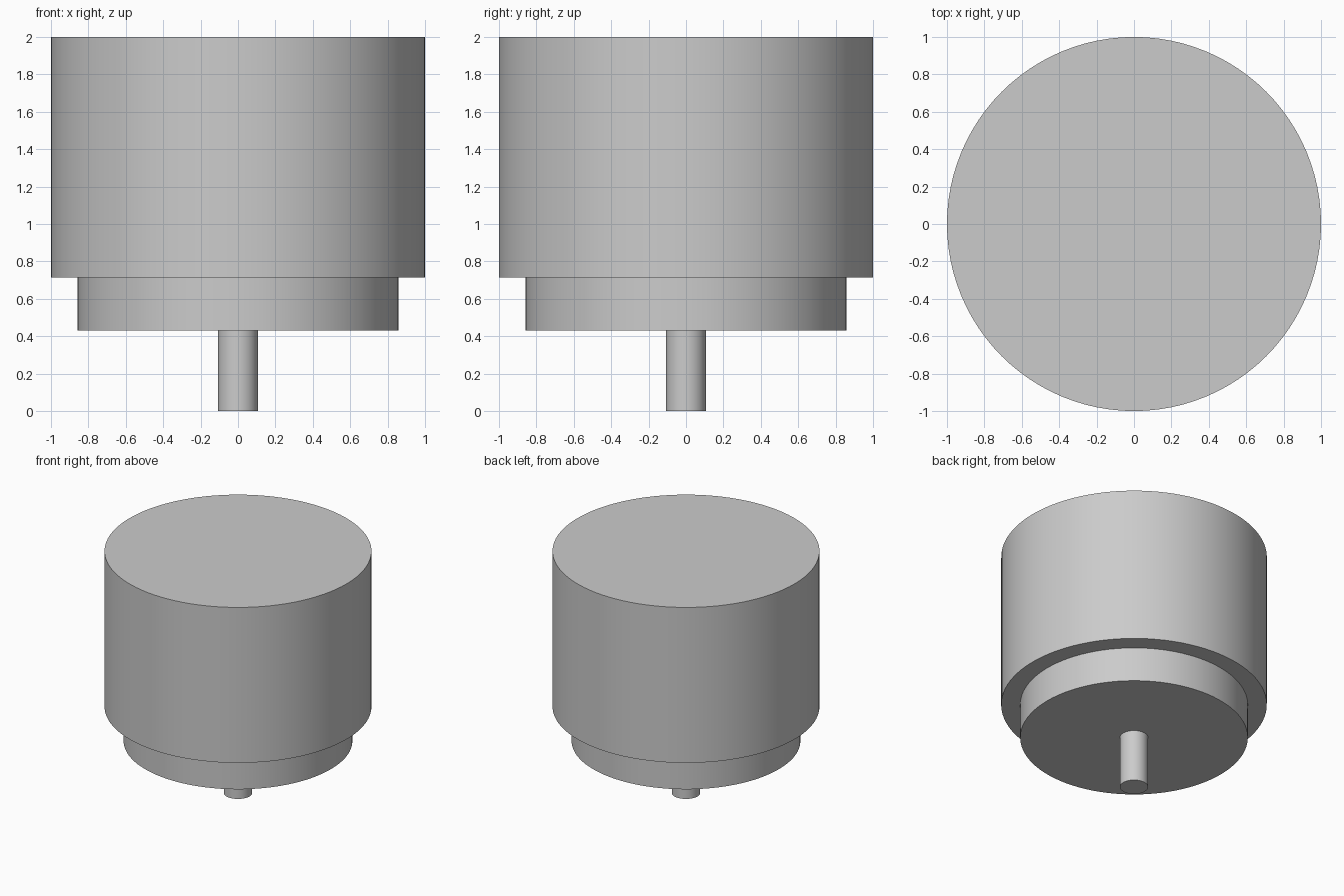
import bpy
import math

cube = bpy.data.objects.get("Cube")
if cube:
    bpy.data.objects.remove(cube, do_unlink=True)

# Single grey finish
grey = bpy.data.materials.new("grey_metal")
grey.use_nodes = True
colour = (0.6, 0.6, 0.6, 1)
grey.diffuse_color = colour
grey.node_tree.nodes["Principled BSDF"].inputs["Base Color"].default_value = colour


def cylinder(name, radius, bottom, top, sides):
    """Upright capped cylinder between two heights."""
    bpy.ops.mesh.primitive_cylinder_add(
        vertices=sides, radius=radius, depth=top - bottom,
        location=(0, 0, (bottom + top) / 2))
    part = bpy.context.object
    part.name = name
    part.data.materials.append(grey)
    bpy.ops.object.shade_smooth_by_angle(angle=math.radians(30))
    return part


# Wide body, stepped collar and narrow shaft
cylinder("body", 1.0, 0.715, 2.0, 96)
cylinder("collar", 0.857, 0.43, 0.715, 96)
cylinder("shaft", 0.106, 0.0, 0.43, 48)
